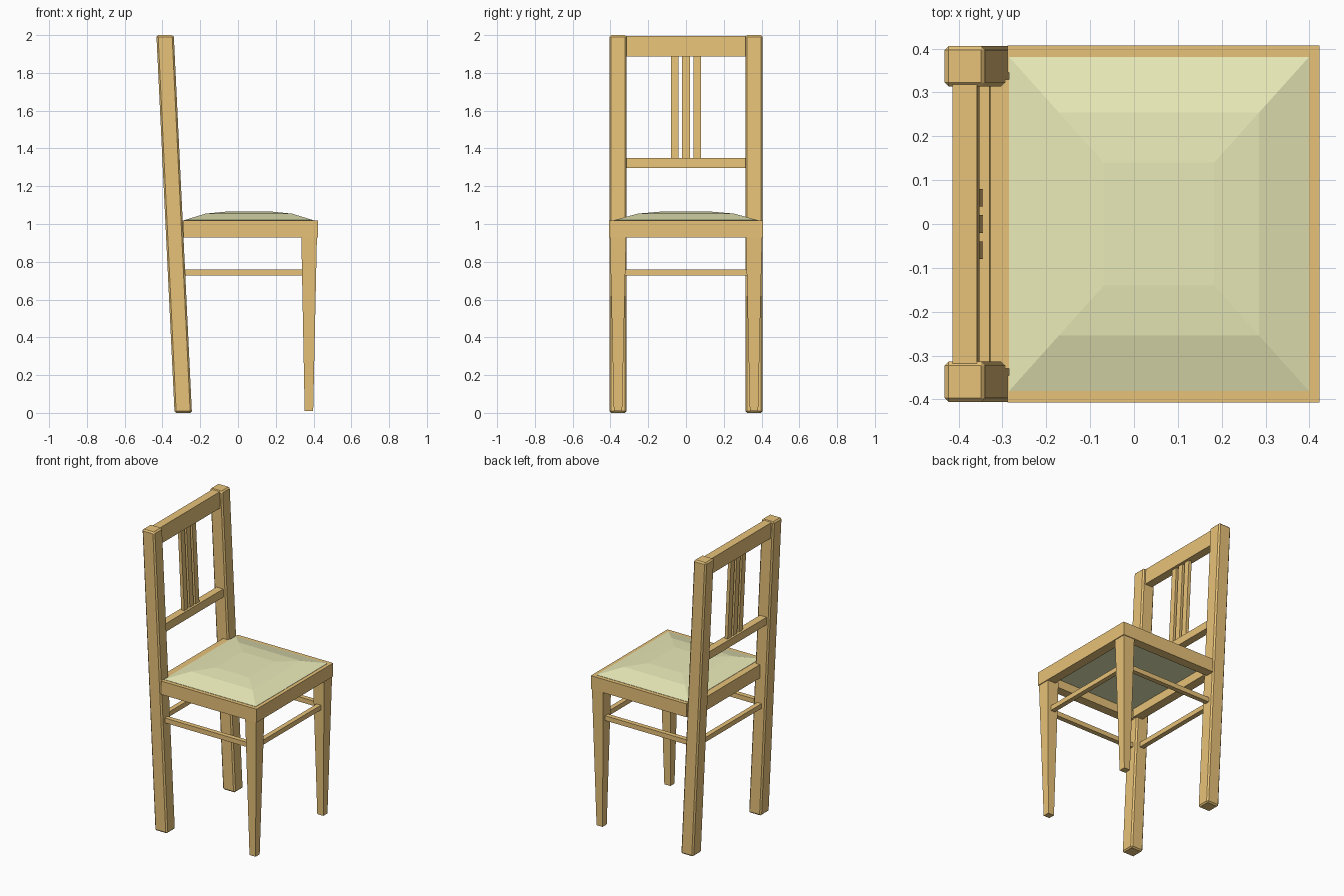
import bpy, bmesh

if "Cube" in bpy.data.objects:
    bpy.data.objects.remove(bpy.data.objects["Cube"])

def material(name, color):
    m = bpy.data.materials.new(name)
    m.diffuse_color = (*color, 1)
    m.use_nodes = True
    m.node_tree.nodes["Principled BSDF"].inputs["Base Color"].default_value = m.diffuse_color
    return m

WOOD = material("wood", (0.80, 0.54, 0.19))
FABRIC = material("fabric", (0.82, 0.82, 0.48))

def loft(name, rings, mat=WOOD, bevel=0):
    """Closed solid through rectangles given as (x0, x1, y0, y1, z)."""
    bm = bmesh.new()
    loops = [[bm.verts.new(p) for p in
              ((x0, y0, z), (x1, y0, z), (x1, y1, z), (x0, y1, z))]
             for x0, x1, y0, y1, z in rings]
    for a, b in zip(loops, loops[1:]):
        for i in range(4):
            j = (i + 1) % 4
            bm.faces.new((a[i], a[j], b[j], b[i]))
    bm.faces.new(loops[0][::-1])
    bm.faces.new(loops[-1])
    if bevel:
        bmesh.ops.bevel(bm, geom=bm.edges[:], offset=bevel, segments=1,
                        profile=0.5, affect='EDGES')
    bmesh.ops.recalc_face_normals(bm, faces=bm.faces[:])
    me = bpy.data.meshes.new(name)
    bm.to_mesh(me)
    bm.free()
    me.materials.append(mat)
    ob = bpy.data.objects.new(name, me)
    bpy.context.collection.objects.link(ob)
    return ob

def box(name, x0, x1, y0, y1, z0, z1):
    return loft(name, [(x0, x1, y0, y1, z0), (x0, x1, y0, y1, z1)])

def leaning(name, half, y0, y1, z0, z1, bevel=0):
    """Box sheared along the backward lean of the chair back."""
    rings = []
    for z in (z0, z1):
        c = -0.29 - 0.048 * z
        rings.append((c - half, c + half, y0, y1, z))
    return loft(name, rings, bevel=bevel)

# Legs, side rails and side stretchers, mirrored left and right
for side, s in (("left", 1), ("right", -1)):
    c = 0.36 * s
    leaning("back_post_" + side, 0.046, c - 0.046, c + 0.046, 0, 2, bevel=0.009)
    loft("front_leg_" + side, [(0.353, 0.398, c - 0.022, c + 0.022, 0.01),
                               (0.335, 0.418, c - 0.043, c + 0.043, 0.94)])
    ya, yb = sorted((0.345 * s, 0.407 * s))
    box("seat_rail_" + side, -0.288, 0.423, ya, yb, 0.928, 1.018)
    box("stretcher_" + side, -0.31, 0.36, c - 0.016, c + 0.016, 0.727, 0.759)

# Front and back seat rails and stretchers
box("seat_rail_front", 0.36, 0.423, -0.346, 0.346, 0.928, 1.018)
box("seat_rail_back", -0.33, -0.27, -0.33, 0.33, 0.928, 1.018)
box("stretcher_front", 0.36, 0.392, -0.34, 0.34, 0.727, 0.759)
box("stretcher_back", -0.342, -0.31, -0.33, 0.33, 0.727, 0.759)

# Chair back rails and slats
leaning("top_rail", 0.028, -0.33, 0.33, 1.888, 1.995)
leaning("lower_back_rail", 0.025, -0.33, 0.33, 1.297, 1.35)
for i in (-1, 0, 1):
    leaning(f"back_slat_{i + 2}", 0.011, 0.06 * i - 0.02, 0.06 * i + 0.02, 1.345, 1.895)

# Domed cushion in flat facets
cushion = []
for f, z in ((1.0, 0.985), (1.0, 1.02), (0.667, 1.055), (0.367, 1.065)):
    cushion.append((0.057 - 0.342 * f, 0.057 + 0.342 * f, -0.381 * f, 0.381 * f, z))
loft("seat_cushion", cushion, FABRIC)
